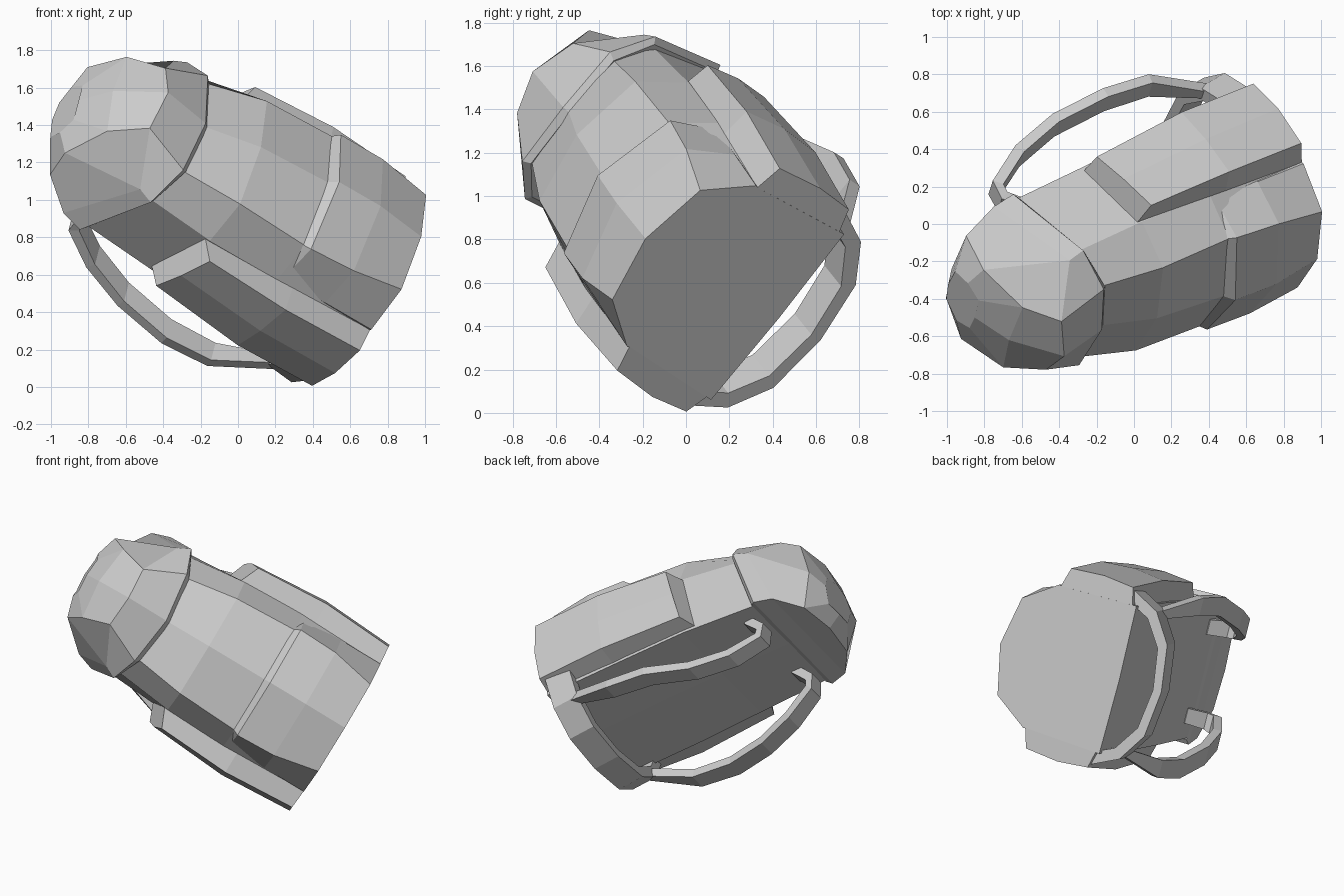
import bpy
import bmesh
from mathutils import Matrix, Vector

cube = bpy.data.objects.get("Cube")
if cube:
    bpy.data.objects.remove(cube, do_unlink=True)

# One plain fabric colour
fabric = bpy.data.materials.new("light grey fabric")
fabric.use_nodes = True
grey = (0.6, 0.6, 0.6, 1)
fabric.diffuse_color = grey
fabric.node_tree.nodes["Principled BSDF"].inputs["Base Color"].default_value = grey

# The bag is modelled upright, then laid over: local x is its width,
# local y points out of its back, local z runs up to the lid
up = Vector((-0.8, -0.35, 0.49)).normalized()
side = Vector((0.18, 0.605, 0.775))
side = (side - up * side.dot(up)).normalized()
back = up.cross(side)
pose = Matrix((side, back, up)).transposed().to_4x4()
pose.translation = Vector((0, 0, 0.87)) + side * 0.03


def loft(name, rings):
    """Skin closed rings of points and cap both ends."""
    bm = bmesh.new()
    rows = [[bm.verts.new(p) for p in ring] for ring in rings]
    count = len(rows[0])
    for low, high in zip(rows, rows[1:]):
        for i in range(count):
            j = (i + 1) % count
            bm.faces.new((low[i], low[j], high[j], high[i]))
    bm.faces.new(rows[0])
    bm.faces.new(rows[-1])
    bmesh.ops.recalc_face_normals(bm, faces=bm.faces)
    mesh = bpy.data.meshes.new(name)
    bm.to_mesh(mesh)
    bm.free()
    mesh.materials.append(fabric)
    obj = bpy.data.objects.new(name, mesh)
    obj.matrix_world = pose
    bpy.context.collection.objects.link(obj)


def mirrored(half):
    """Close a half outline that runs from front centre to back centre."""
    return half + [(-x, y, z) for x, y, z in reversed(half[1:-1])]


def level(z, *outline):
    """A mirrored ring at one height."""
    return mirrored([(x, y, z) for x, y in outline])


# Main body, bulging toward the front and flat at the back
loft("main_body", [
    level(-0.75, (0, -0.62), (0.32, -0.55), (0.48, -0.35), (0.5, 0.2), (0, 0.21)),
    level(-0.15, (0, -0.64), (0.38, -0.54), (0.5, -0.32), (0.5, 0.18), (0, 0.18)),
    level(0.28, (0, -0.6), (0.36, -0.53), (0.485, -0.29), (0.49, 0.16), (0, 0.17)),
    mirrored([(0, -0.46, 0.72), (0.29, -0.43, 0.74), (0.43, -0.27, 0.76),
              (0.45, 0.16, 0.9), (0, 0.16, 0.9)]),
])

# Lower front pocket with a step along its top, fading out at the body corners
loft("front_pocket", [
    level(-0.75, (0, -0.66), (0.33, -0.59), (0.485, -0.36), (0.4, 0), (0, 0)),
    level(-0.45, (0, -0.7), (0.39, -0.585), (0.485, -0.35), (0.4, 0), (0, 0)),
    level(-0.18, (0, -0.69), (0.4, -0.565), (0.475, -0.33), (0.4, 0), (0, 0)),
    level(-0.13, (0, -0.63), (0.375, -0.53), (0.46, -0.3), (0.4, 0), (0, 0)),
])

# Lid whose rim climbs toward the back
loft("lid", [mirrored(half) for half in (
    [(0, -0.5, 0.57), (0.31, -0.465, 0.61), (0.46, -0.3, 0.67),
     (0.47, 0.16, 0.79), (0, 0.16, 0.79)],
    [(0, -0.53, 0.6), (0.33, -0.49, 0.64), (0.49, -0.31, 0.69),
     (0.5, 0.17, 0.82), (0, 0.17, 0.82)],
    [(0, -0.585, 0.89), (0.21, -0.5, 0.9), (0.45, -0.31, 0.77),
     (0.46, 0.17, 0.94), (0, 0.17, 0.94)],
    [(0, -0.36, 1.1), (0.26, -0.355, 1.07), (0.3, -0.07, 1.14),
     (0.27, 0.18, 1.07), (0, 0.18, 1.1)],
    [(0, -0.15, 1.18), (0.12, -0.13, 1.17), (0.16, -0.03, 1.18),
     (0.12, 0.09, 1.17), (0, 0.1, 1.18)],
)])

# Waist belt bowed out behind the bottom of the back panel
belt_half = [((0.61, 0.1), (0.53, 0.08)), ((0.5, 0.33), (0.44, 0.28)),
             ((0.31, 0.46), (0.27, 0.4)), ((0, 0.5), (0, 0.44))]
belt_rings = []
for (ox, oy), (ix, iy) in belt_half:
    belt_rings.append([(ox, oy, -0.71), (ox, oy - 0.02, -0.53),
                       (ix, iy - 0.02, -0.53), (ix, iy, -0.71)])
belt_rings += [[(-x, y, z) for x, y, z in ring] for ring in belt_rings[-2::-1]]
loft("waist_belt", belt_rings)

# Shoulder strap centre line: anchor on the belt, bow outward, hook into the back
strap_path = [Vector(p) for p in (
    (0.46, 0.28, -0.6), (0.55, 0.42, -0.25), (0.55, 0.45, 0.03), (0.46, 0.48, 0.32),
    (0.38, 0.44, 0.57), (0.32, 0.34, 0.77), (0.31, 0.26, 0.78), (0.3, 0.15, 0.68),
)]
strap_widths = [0.05, 0.12, 0.13, 0.13, 0.13, 0.12, 0.11, 0.1]


def strap_rings(sign):
    rings = []
    last = len(strap_path) - 1
    for i, (point, width) in enumerate(zip(strap_path, strap_widths)):
        run = strap_path[min(i + 1, last)] - strap_path[max(i - 1, 0)]
        out = Vector((0, run.z, -run.y)).normalized() * 0.03
        across = Vector((width / 2, 0, 0))
        corners = (point - across - out, point + across - out,
                   point + across + out, point - across + out)
        rings.append([(sign * c.x, c.y, c.z) for c in corners])
    return rings


# Side pockets: inner front, three outer points, inner back
pocket_rings = [
    [(0.47, -0.35, -0.75), (0.61, -0.31, -0.74), (0.63, -0.07, -0.75),
     (0.61, 0.14, -0.74), (0.47, 0.18, -0.75)],
    [(0.47, -0.33, -0.25), (0.64, -0.31, -0.25), (0.66, -0.08, -0.25),
     (0.64, 0.14, -0.25), (0.47, 0.17, -0.25)],
    [(0.47, -0.28, 0.31), (0.61, -0.29, 0.25), (0.62, -0.08, 0.29),
     (0.6, 0.12, 0.32), (0.47, 0.14, 0.37)],
]

for label, sign in (("left", 1), ("right", -1)):
    loft(label + "_side_pocket",
         [[(sign * x, y, z) for x, y, z in ring] for ring in pocket_rings])
    loft(label + "_shoulder_strap", strap_rings(sign))
